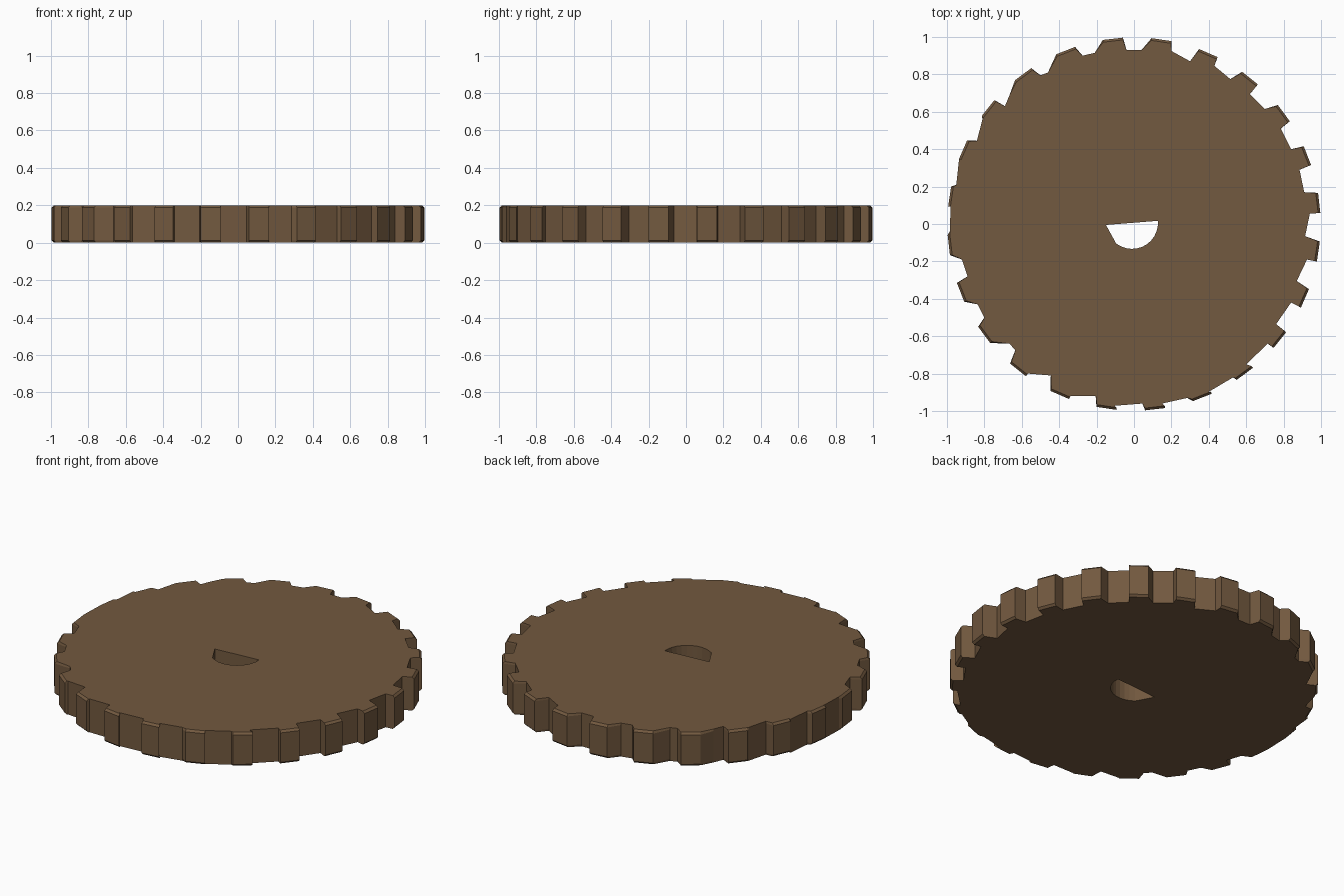
import bpy, bmesh, math

if "Cube" in bpy.data.objects:
    bpy.data.objects.remove(bpy.data.objects["Cube"])

TEETH, HEIGHT, TIP, CHAMFER = 24, 0.2, 0.998, 0.012

# Uneven floor of each gap, two points per gap, counter-clockwise from the right
GAPS = [
    (.91, .17, .885, .29), (.84, .40, .785, .51), (.70, .615, .62, .695),
    (.515, .775, .43, .845), (.30, .87, .20, .925), (.04, .93, -.04, .93),
    (-.21, .915, -.275, .90), (-.46, .81, -.50, .795), (-.665, .69, -.69, .63),
    (-.81, .56, -.84, .445), (-.935, .35, -.95, .21), (-.98, .10, -.985, -.04),
    (-.92, -.19, -.89, -.28), (-.835, -.43, -.80, -.50), (-.665, -.64, -.635, -.675),
    (-.565, -.80, -.445, -.81), (-.34, -.92, -.205, -.92), (-.105, -.972, .045, -.96),
    (.15, -.96, .285, -.93), (.395, -.90, .53, -.82), (.60, -.75, .715, -.64),
    (.76, -.535, .84, -.42), (.87, -.305, .925, -.19), (.915, -.065, .94, .055),
]


def outline(tip):
    """Toothed outline with the given tooth tip radius."""
    pts = []
    for k, (x1, y1, x2, y2) in enumerate(GAPS):
        mid = 6.5 + k * 360 / TEETH
        for deg in (mid - 3.1, mid + 3.1):
            a = math.radians(deg)
            pts.append((tip * math.cos(a), tip * math.sin(a)))
        pts += [(x1, y1), (x2, y2)]
    return pts


def wall(bm, rings):
    """Side wall through a stack of (z, points) rings; returns bottom and top rim edges."""
    loops = [[bm.verts.new((x, y, z)) for x, y in pts] for z, pts in rings]
    n = len(loops[0])
    for lo, hi in zip(loops, loops[1:]):
        for i in range(n):
            j = (i + 1) % n
            bm.faces.new((lo[i], lo[j], hi[j], hi[i]))
    return [[bm.edges.get((lp[i], lp[(i + 1) % n])) for i in range(n)]
            for lp in (loops[0], loops[-1])]


# Half-round axle hole: flat top, curved underside, straight left flank
hole = [(-.15, -.005), (-.095, -.105)]
for i in range(11):
    a = math.radians(-115 + i * 12)
    hole.append((-.01 + .138 * math.cos(a), .005 + .138 * math.sin(a)))

# Gear disc with chamfered tooth tips, hole wall and two flat caps
inner, outer = outline(TIP - CHAMFER), outline(TIP)
bm = bmesh.new()
rim = wall(bm, [(0, inner), (CHAMFER, outer),
                (HEIGHT - CHAMFER, outer), (HEIGHT, inner)])
bore = wall(bm, [(0, hole), (HEIGHT, hole)])
for side, nz in ((0, -1), (1, 1)):
    bmesh.ops.triangle_fill(bm, use_beauty=True, use_dissolve=False,
                            edges=rim[side] + bore[side], normal=(0, 0, nz))
bmesh.ops.recalc_face_normals(bm, faces=bm.faces[:])
mesh = bpy.data.meshes.new("gear_disc")
bm.to_mesh(mesh)
bm.free()
gear = bpy.data.objects.new("gear_disc", mesh)
bpy.context.scene.collection.objects.link(gear)

# Brown finish
mat = bpy.data.materials.new("brown_wood")
mat.diffuse_color = (0.17, 0.10, 0.05, 1)
mat.use_nodes = True
mat.node_tree.nodes["Principled BSDF"].inputs["Base Color"].default_value = mat.diffuse_color
mesh.materials.append(mat)
